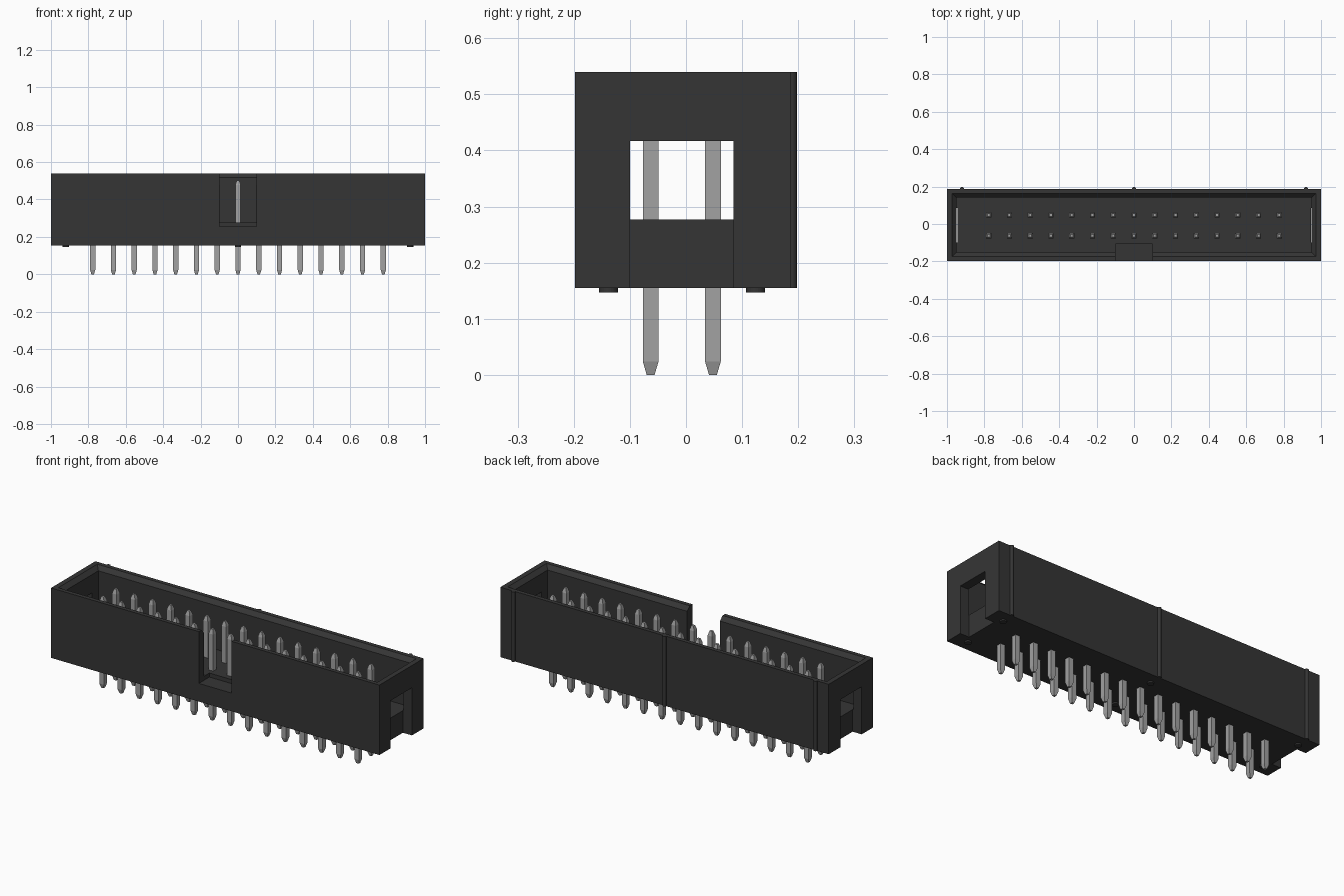
import bpy
import bmesh
from mathutils import Matrix

if "Cube" in bpy.data.objects:
    bpy.data.objects.remove(bpy.data.objects["Cube"])


def material(name, rgb):
    m = bpy.data.materials.new(name)
    m.use_nodes = True
    m.diffuse_color = (*rgb, 1)
    bsdf = m.node_tree.nodes["Principled BSDF"]
    bsdf.inputs["Base Color"].default_value = (*rgb, 1)
    return m


black = material("black plastic", (0.036, 0.036, 0.036))
metal = material("grey metal", (0.36, 0.36, 0.36))


def finish(name, bm, mat):
    bmesh.ops.recalc_face_normals(bm, faces=bm.faces)
    mesh = bpy.data.meshes.new(name)
    bm.to_mesh(mesh)
    bm.free()
    mesh.materials.append(mat)
    ob = bpy.data.objects.new(name, mesh)
    bpy.context.collection.objects.link(ob)
    return ob


def loft(bm, sections):
    """Skin a stack of rectangles given as (z, x0, x1, y0, y1)."""
    rings = [[bm.verts.new(p) for p in ((a, c, z), (b, c, z), (b, d, z), (a, d, z))]
             for z, a, b, c, d in sections]
    bm.faces.new(rings[0][::-1])
    bm.faces.new(rings[-1])
    for lo, hi in zip(rings, rings[1:]):
        for i in range(4):
            j = (i + 1) % 4
            bm.faces.new((lo[i], lo[j], hi[j], hi[i]))


def lofted(name, sections, mat=black):
    bm = bmesh.new()
    loft(bm, sections)
    return finish(name, bm, mat)


def cut(target, cutter):
    mod = target.modifiers.new("cut", 'BOOLEAN')
    mod.operation = 'DIFFERENCE'
    mod.solver = 'EXACT'
    mod.object = cutter
    bpy.context.view_layer.objects.active = target
    bpy.ops.object.modifier_apply(modifier=mod.name)
    bpy.data.objects.remove(cutter)


BOTTOM, TOP, FLOOR = 0.155, 0.54, 0.277
FRONT, BACK = -0.198, 0.187

# Open housing with a chamfered rim
housing = lofted("housing", [(z, -1, 1, FRONT, BACK) for z in (BOTTOM, TOP)])
rim = 0.022
cavity = [(z, -0.95 - g, 0.95 + g, -0.153 - g, 0.142 + g)
          for z, g in ((FLOOR, 0), (TOP - rim, 0), (TOP + rim, rim * 2))]
cut(housing, lofted("cavity_cutter", cavity))

# Key slot in the front wall
cut(housing, lofted("slot_cutter", [(z, -0.1, 0.1, -0.3, -0.106) for z in (0.255, 0.6)]))

# Notches at both ends, open at the bottom
for s in (-1, 1):
    x0, x1 = sorted((s * 0.945, s * 1.1))
    cut(housing, lofted("notch_cutter", [(z, x0, x1, -0.1, 0.085) for z in (0.1, 0.417)]))


# Stand-off feet and rounded ribs on the back wall
def cylinders(name, places, radius, z0, z1, sides):
    bm = bmesh.new()
    for x, y in places:
        bmesh.ops.create_cone(bm, cap_ends=True, segments=sides, radius1=radius,
                              radius2=radius, depth=z1 - z0,
                              matrix=Matrix.Translation((x, y, (z0 + z1) / 2)))
    return finish(name, bm, black)


columns = (-0.92, 0, 0.92)
cylinders("standoff_feet", [(x, y) for x in columns for y in (-0.138, 0.124)],
          0.017, 0.147, 0.16, 24)
cylinders("back_ribs", [(x, BACK) for x in columns], 0.011, BOTTOM, TOP, 16)

# Two rows of square pins with tapered tips
bm = bmesh.new()
for i in range(15):
    x = (i - 7) * 0.111
    for y in (-0.063, 0.048):
        loft(bm, [(z, x - r, x + r, y - r, y + r)
                  for z, r in ((0, 0.007), (0.024, 0.014), (0.478, 0.014), (0.502, 0.007))])
finish("contact_pins", bm, metal)
